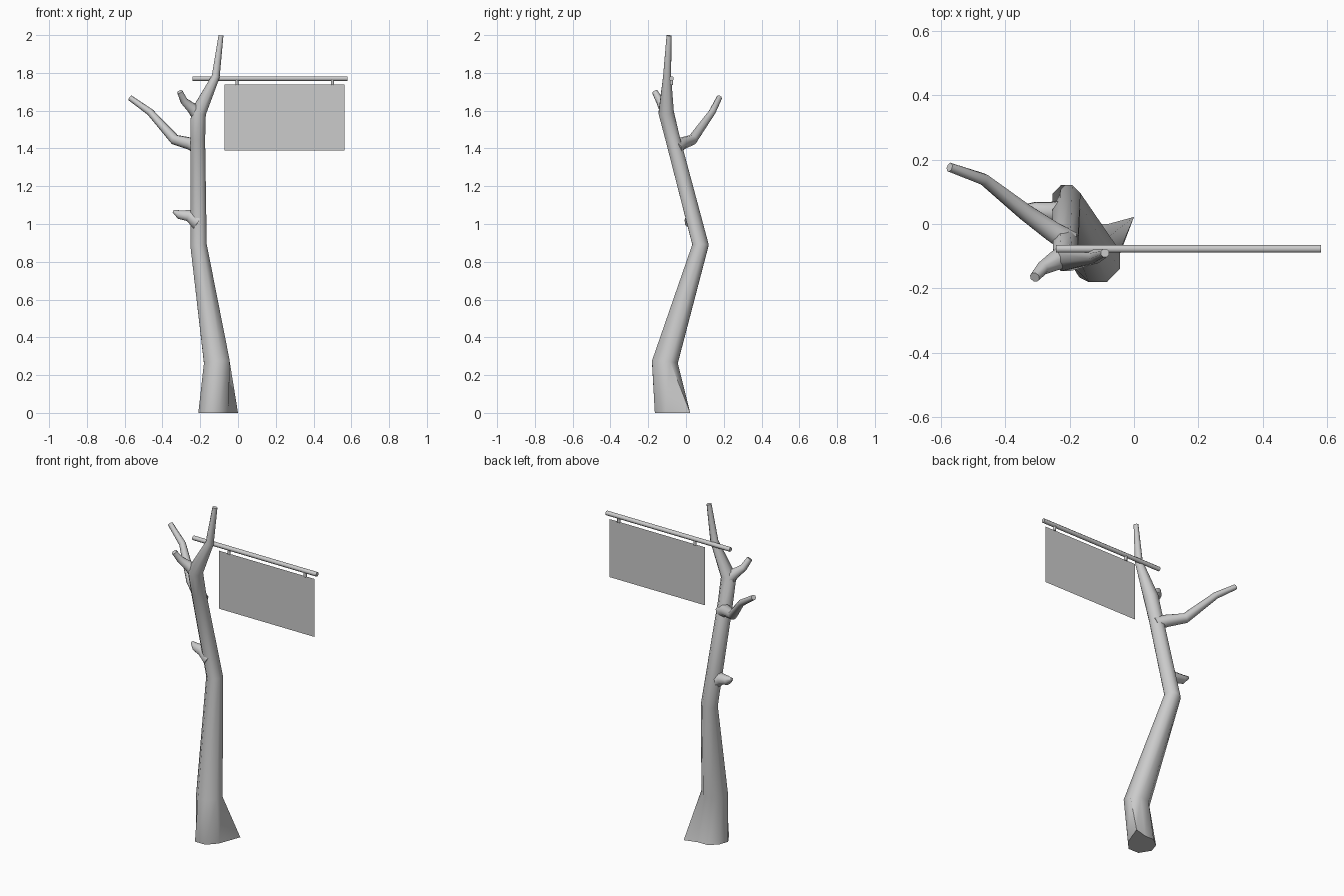
import bpy, bmesh, math
from mathutils import Vector

if "Cube" in bpy.data.objects:
    bpy.data.objects.remove(bpy.data.objects["Cube"])

SIDES = 8
SIGN_Y = -0.077


def finish(bm, name, smooth=True):
    bmesh.ops.recalc_face_normals(bm, faces=bm.faces[:])
    mesh = bpy.data.meshes.new(name)
    bm.to_mesh(mesh)
    bm.free()
    if smooth:
        mesh.shade_smooth()
    obj = bpy.data.objects.new(name, mesh)
    bpy.context.collection.objects.link(obj)
    if smooth:
        bpy.ops.object.select_all(action='DESELECT')
        obj.select_set(True)
        bpy.context.view_layer.objects.active = obj
        bpy.ops.object.shade_smooth_by_angle(angle=math.radians(55))
    return obj


def limb(name, path, ref, base=None):
    """Tapered tube through (x, y, z, radius) points; base replaces the first ring."""
    bm = bmesh.new()
    pts = [Vector(p[:3]) for p in path]
    rings = []
    for i, p in enumerate(pts):
        t = Vector()
        if i > 0:
            t += (p - pts[i - 1]).normalized()
        if i < len(pts) - 1:
            t += (pts[i + 1] - p).normalized()
        t.normalize()
        u = (ref - t * ref.dot(t)).normalized()
        v = t.cross(u)
        r = path[i][3]
        if i == 0 and base:
            co = [Vector((x, y, 0)) for x, y in base]
        else:
            angles = [2 * math.pi * (k + 0.5) / SIDES for k in range(SIDES)]
            co = [p + r * (u * math.cos(a) + v * math.sin(a)) for a in angles]
        rings.append([bm.verts.new(c) for c in co])
    for a, b in zip(rings, rings[1:]):
        for k in range(SIDES):
            n = (k + 1) % SIDES
            bm.faces.new((a[k], a[n], b[n], b[k]))
    bm.faces.new(rings[0][::-1])
    bm.faces.new(rings[-1])
    return finish(bm, name)


X, Y, Z = Vector((1, 0, 0)), Vector((0, 1, 0)), Vector((0, 0, 1))

# Crooked trunk with one root corner pulled out, running up into the tallest branch
root_outline = [(0, 0.022), (-0.08, 0.0), (-0.14, 0.0), (-0.19, -0.04),
                (-0.21, -0.10), (-0.17, -0.165), (-0.10, -0.165), (-0.05, -0.11)]
limb("trunk", [(-0.11, -0.08, 0, 0.09), (-0.112, -0.112, 0.268, 0.074),
               (-0.209, 0.077, 0.89, 0.047), (-0.213, -0.07, 1.45, 0.042),
               (-0.21, -0.105, 1.59, 0.044), (-0.118, -0.1, 1.78, 0.023),
               (-0.09, -0.09, 1.998, 0.014)], X, root_outline)

# Side branches
limb("fork_branch", [(-0.205, -0.098, 1.57, 0.04), (-0.245, -0.115, 1.615, 0.03),
                     (-0.285, -0.138, 1.65, 0.021), (-0.308, -0.165, 1.70, 0.016)], Y)
limb("long_branch", [(-0.20, -0.055, 1.40, 0.038), (-0.25, -0.025, 1.425, 0.034),
                     (-0.335, 0.035, 1.447, 0.028), (-0.465, 0.138, 1.592, 0.019),
                     (-0.572, 0.176, 1.668, 0.015)], Z)
limb("stub_branch", [(-0.21, 0.035, 1.01, 0.045), (-0.26, 0.037, 1.045, 0.033),
                     (-0.31, 0.045, 1.05, 0.025), (-0.342, 0.052, 1.068, 0.008)], Z)

# Crossbar and the two hangers
limb("crossbar", [(-0.242, SIGN_Y, 1.77, 0.013), (0.58, SIGN_Y, 1.77, 0.013)], Z)
for side, x in (("left", -0.006), ("right", 0.5)):
    limb("hanger_" + side, [(x, SIGN_Y, 1.735, 0.009), (x, SIGN_Y, 1.768, 0.009)], X)

# Flat sign sheet
bm = bmesh.new()
bm.faces.new([bm.verts.new((x, SIGN_Y, z)) for x, z in
              ((-0.072, 1.39), (0.563, 1.39), (0.563, 1.738), (-0.072, 1.738))])
finish(bm, "sign_board", smooth=False)
